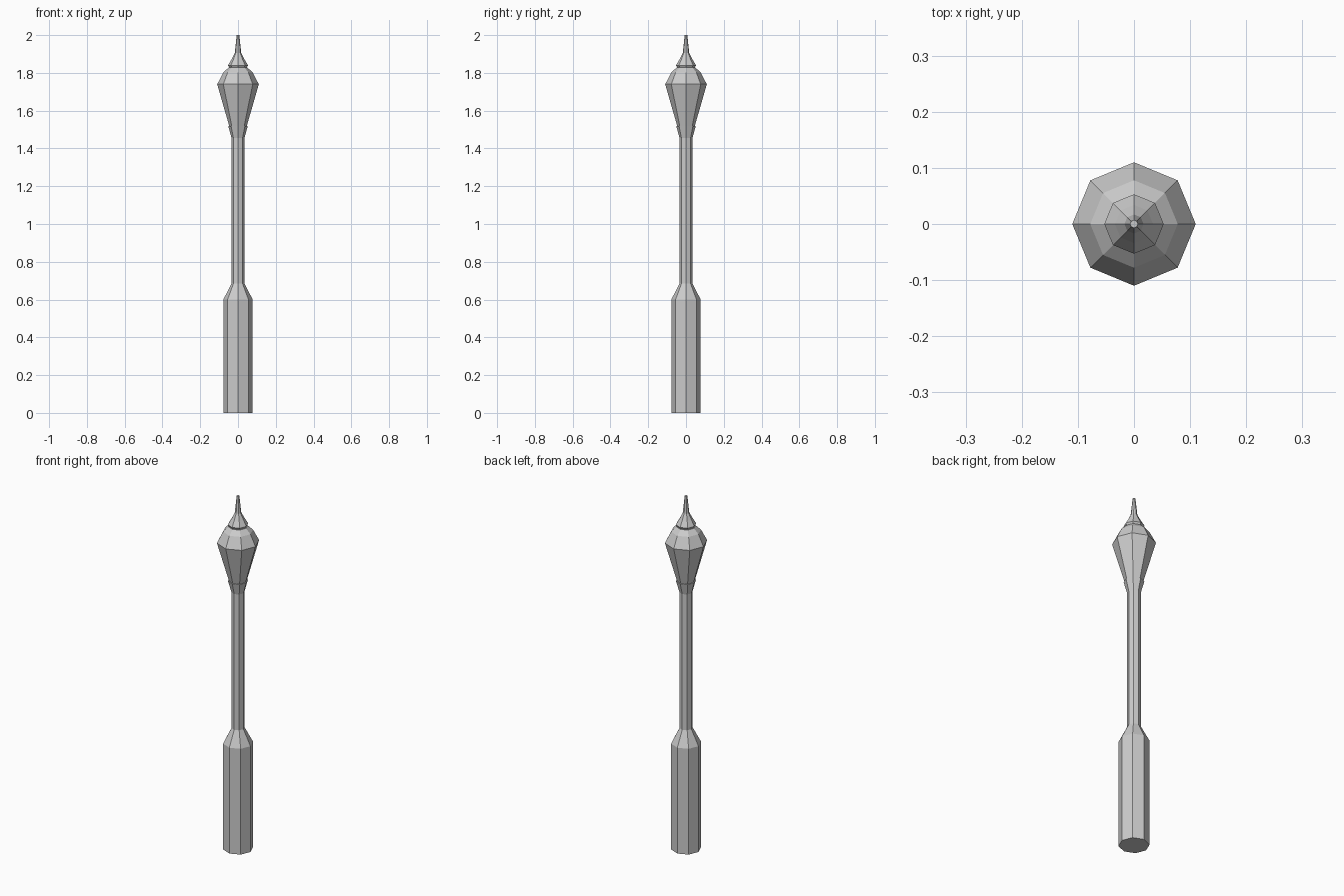
import bpy, bmesh
from math import cos, sin, tau

if "Cube" in bpy.data.objects:
    bpy.data.objects.remove(bpy.data.objects["Cube"])

SIDES = 8


def lathe(name, profile):
    """Flat-faced octagonal turning from (radius, z) points, capped at both ends."""
    bm = bmesh.new()
    rings = [[bm.verts.new((r * cos(tau * i / SIDES), r * sin(tau * i / SIDES), z))
              for i in range(SIDES)] for r, z in profile]
    for a, b in zip(rings, rings[1:]):
        for i in range(SIDES):
            j = (i + 1) % SIDES
            bm.faces.new((a[i], a[j], b[j], b[i]))
    bm.faces.new(rings[0][::-1])
    bm.faces.new(rings[-1])
    mesh = bpy.data.meshes.new(name)
    bm.to_mesh(mesh)
    bm.free()
    ob = bpy.data.objects.new(name, mesh)
    bpy.context.collection.objects.link(ob)
    return ob


# Wide base, shoulder, slim shaft and flared collar
lathe("post", [(0.078, 0), (0.078, 0.6), (0.034, 0.685), (0.034, 1.455), (0.052, 1.52)])
# Tapered lantern glass
lathe("lantern_body", [(0.047, 1.52), (0.11, 1.74)])
# Roof over the lantern
lathe("lantern_roof", [(0.11, 1.74), (0.078, 1.802), (0.05, 1.828)])
# Finial: undercut rim, shoulder and spike
lathe("finial", [(0.044, 1.825), (0.053, 1.84), (0.034, 1.872), (0.017, 1.905), (0.007, 2.0)])
